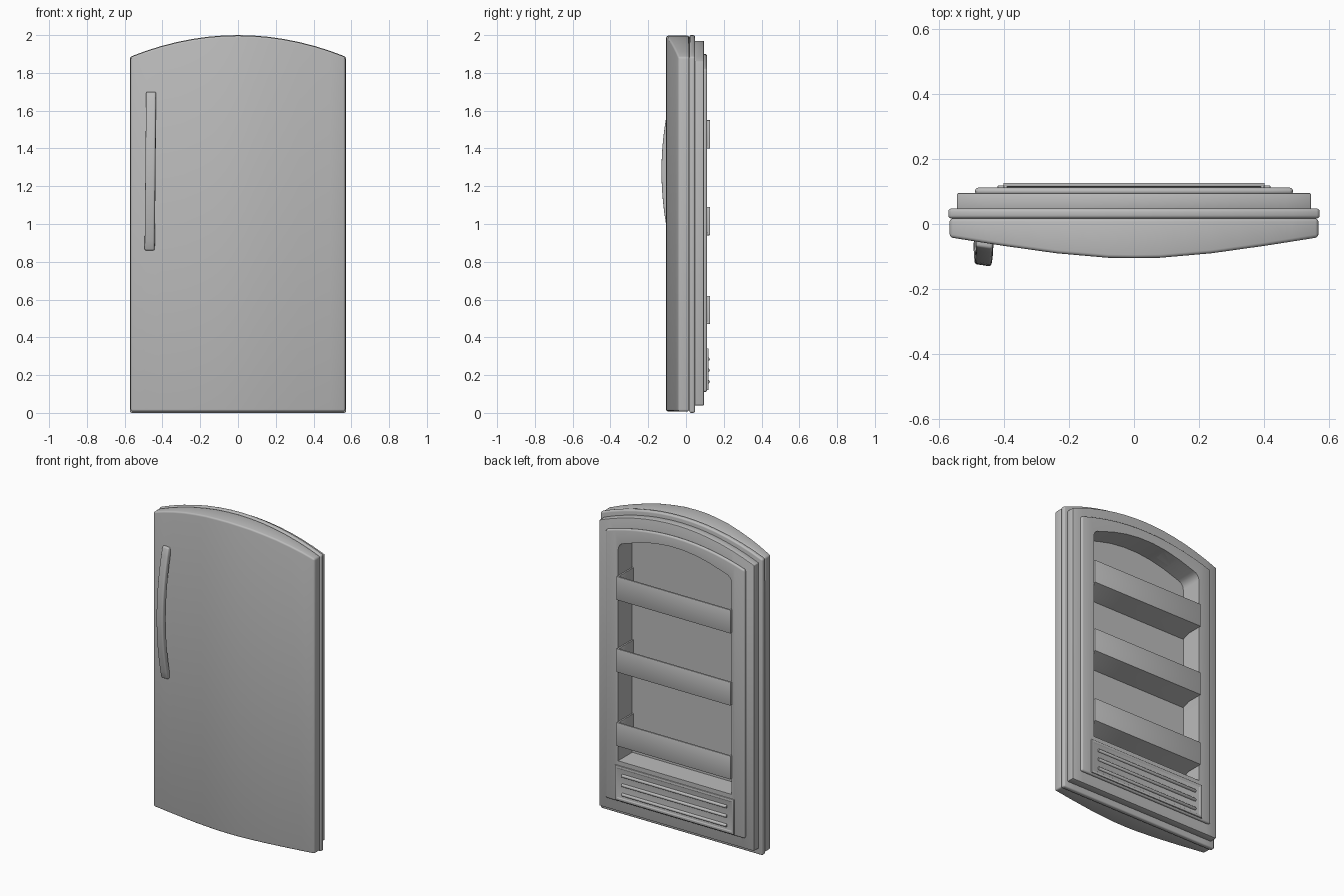
import bpy, bmesh, math
from mathutils import Vector, Matrix

if "Cube" in bpy.data.objects:
    bpy.data.objects.remove(bpy.data.objects["Cube"])

grey = bpy.data.materials.new("satin_grey")
grey.diffuse_color = (0.5, 0.5, 0.5, 1)
grey.use_nodes = True
grey.node_tree.nodes["Principled BSDF"].inputs["Base Color"].default_value = grey.diffuse_color


def add(name, bm):
    bmesh.ops.recalc_face_normals(bm, faces=bm.faces)
    me = bpy.data.meshes.new(name)
    bm.to_mesh(me)
    bm.free()
    me.materials.append(grey)
    ob = bpy.data.objects.new(name, me)
    bpy.context.collection.objects.link(ob)
    return ob


def finish(ob, bevel=0, segments=2, cutter=None):
    """Bevel, cut, bake the modifiers, then smooth with sharp edges kept."""
    if bevel:
        m = ob.modifiers.new("round", 'BEVEL')
        m.width, m.segments, m.angle_limit = bevel, segments, math.radians(40)
        m.limit_method = 'ANGLE'
    if cutter:
        m = ob.modifiers.new("recess", 'BOOLEAN')
        m.object, m.operation, m.solver = cutter, 'DIFFERENCE', 'EXACT'
    bpy.context.view_layer.update()
    baked = bpy.data.meshes.new_from_object(
        ob.evaluated_get(bpy.context.evaluated_depsgraph_get()))
    ob.modifiers.clear()
    ob.data = baked
    bpy.ops.object.select_all(action='DESELECT')
    ob.select_set(True)
    bpy.context.view_layer.objects.active = ob
    bpy.ops.object.shade_smooth_by_angle(angle=math.radians(35))


def prism(bm, pts, axis, a, b):
    """Closed 2D profile swept along x or y from a to b."""
    def co(p, t):
        return (t, p[0], p[1]) if axis == 'x' else (p[0], t, p[1])
    r0, r1 = [[bm.verts.new(co(p, t)) for p in pts] for t in (a, b)]
    bm.faces.new(r0)
    bm.faces.new(r1[::-1])
    for i in range(len(pts)):
        j = (i + 1) % len(pts)
        bm.faces.new((r0[i], r0[j], r1[j], r1[i]))


def bow(x):
    """Depth of the bowed door front at x."""
    pts = [(0, -.105), (.08, -.104), (.24, -.09), (.41, -.066), (.6, -.036)]
    x = abs(x)
    for (x0, y0), (x1, y1) in zip(pts, pts[1:]):
        if x <= x1:
            return y0 + (y1 - y0) * (x - x0) / (x1 - x0)
    return pts[-1][1]


def slab(name, half, z0, z_side, z_peak, front, back):
    """Arched slab made of columns; front is a depth or a function of x."""
    bm = bmesh.new()
    xs = [half * t for t in (-1, -.86, -.72, -.57, -.42, -.28, -.14, 0,
                             .14, .28, .42, .57, .72, .86, 1)]
    rings = []
    for x in xs:
        top = z_peak - (z_peak - z_side) * (x / half) ** 2
        f = front(x) if callable(front) else front
        rings.append([bm.verts.new(c) for c in
                      ((x, f, z0), (x, back, z0), (x, back, top), (x, f, top))])
    for a, b in zip(rings, rings[1:]):
        for i in range(4):
            j = (i + 1) % 4
            bm.faces.new((a[i], a[j], b[j], b[i]))
    bm.faces.new(rings[0])
    bm.faces.new(rings[-1])
    return add(name, bm)


# Recess cutter: arched top with rounded upper corners
bm = bmesh.new()
H, R = .4, .05
outline = [(-H, .37), (H, .37)]
for i in range(5):
    a = math.radians(80 * i / 4)
    outline.append((H - R + R * math.cos(a), 1.715 + R * math.sin(a)))
outline += [(x, 1.835 - .07 * (x / .35) ** 2) for x in (.25, .15, .05)]
outline += [(-x, z) for x, z in outline[:1:-1]]
prism(bm, outline, 'y', -.03, .3)
cutter = add("recess_cutter", bm)
cutter.hide_render = True
cutter.hide_set(True)

# Door layers from front to back
finish(slab("door_front", .568, .008, 1.884, 1.997, bow, .017), .01, 3, cutter)
finish(slab("gasket_rim", .572, 0, 1.885, 2, .017, .048), .01, 3, cutter)
finish(slab("inner_liner", .545, .04, 1.86, 1.97, .045, .095), .004, 2, cutter)
finish(slab("liner_frame", .49, .11, 1.82, 1.9, .09, .112), .012, 3, cutter)

# Door bins: open trough with front lip, flat floor and sloped rear edge
for n, z in enumerate((.47, .94, 1.40)):
    bm = bmesh.new()
    trough = [(.127, z), (.127, z + .15), (.115, z + .15), (.115, z + .012),
              (.02, z + .012), (-.033, z), (-.033, z - .02), (.02, z)]
    prism(bm, trough, 'x', -.402, .402)
    end = [(-.033, z), (.12, z), (.12, z + .15), (-.033, z + .15)]
    for s in (-1, 1):
        prism(bm, end, 'x', s * .401, s * .39)
    finish(add("door_bin_%d" % (n + 1), bm), .003, 2)

# Lower vent panel with a sunken field
bm = bmesh.new()
prism(bm, [(-.42, .12), (.42, .12), (.42, .342), (-.42, .342)], 'y', .1, .119)
bmesh.ops.recalc_face_normals(bm, faces=bm.faces)
face = max(bm.faces, key=lambda f: f.calc_center_median().y)
bmesh.ops.inset_region(bm, faces=[face], thickness=.022)
bmesh.ops.inset_region(bm, faces=[face], thickness=.004, depth=-.004)
finish(add("vent_panel", bm), .003, 2)

# Vent slats: round bars
for n, z in enumerate((.165, .225, .285)):
    bm = bmesh.new()
    bmesh.ops.create_cone(bm, cap_ends=True, segments=14, radius1=.01, radius2=.01,
                          depth=.74, matrix=Matrix.Translation((0, .116, z))
                          @ Matrix.Rotation(math.pi / 2, 4, 'Y'))
    finish(add("vent_slat_%d" % (n + 1), bm), .003, 2)

# Bowed handle, turned to follow the door surface
bm = bmesh.new()
steps = 16
turn = Matrix.Rotation(math.radians(-9), 3, 'Z')
rings = []
for i in range(steps + 1):
    t = 2 * i / steps - 1
    base = Vector((-.466 + .004 * t, -.127 + .054 * t * t, 1.28 + .42 * t))
    rings.append([bm.verts.new(base + turn @ Vector(c)) for c in
                  ((-.026, 0, 0), (.026, 0, 0), (.026, .032, 0), (-.026, .032, 0))])
for a, b in zip(rings, rings[1:]):
    for i in range(4):
        j = (i + 1) % 4
        bm.faces.new((a[i], a[j], b[j], b[i]))
bm.faces.new(rings[0])
bm.faces.new(rings[-1])
finish(add("handle", bm), .008, 3)
